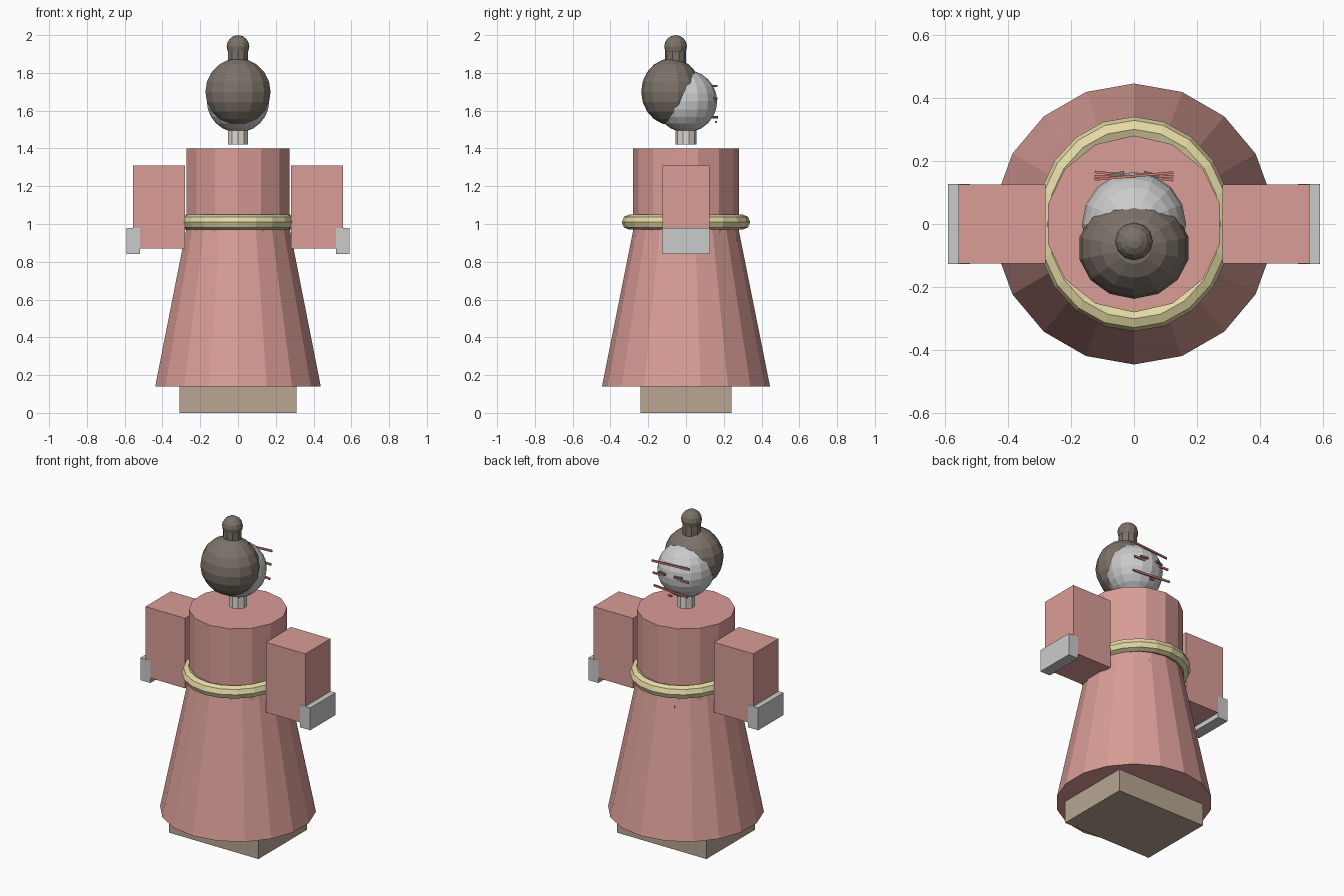
import bpy
from math import radians

if "Cube" in bpy.data.objects:
    bpy.data.objects.remove(bpy.data.objects["Cube"])


def make_mat(name, rgb):
    m = bpy.data.materials.new(name)
    m.diffuse_color = (*rgb, 1)
    m.use_nodes = True
    m.node_tree.nodes["Principled BSDF"].inputs["Base Color"].default_value = m.diffuse_color
    return m


RED = make_mat("robe_red", (0.70, 0.34, 0.31))
GOLD = make_mat("sash_gold", (0.78, 0.70, 0.38))
BROWN = make_mat("wood_brown", (0.48, 0.38, 0.29))
DARK = make_mat("hair_dark", (0.20, 0.17, 0.14))
WHITE = make_mat("face_white", (0.83, 0.83, 0.81))
BEIGE = make_mat("neck_beige", (0.75, 0.69, 0.62))
LINE = make_mat("line_red", (0.62, 0.20, 0.18))


def finish(name, mat, scale=(1, 1, 1)):
    o = bpy.context.object
    o.name = name
    o.scale = scale
    o.data.materials.append(mat)
    return o


def box(name, mat, loc, size, turn=0):
    bpy.ops.mesh.primitive_cube_add(size=1, location=loc, rotation=(0, 0, radians(turn)))
    return finish(name, mat, size)


def cone(name, mat, sides, r1, r2, z1, z2, y=0):
    bpy.ops.mesh.primitive_cone_add(vertices=sides, radius1=r1, radius2=r2,
                                    depth=z2 - z1, location=(0, y, (z1 + z2) / 2))
    return finish(name, mat)


def ball(name, mat, seg, rings, loc, radii):
    bpy.ops.mesh.primitive_uv_sphere_add(segments=seg, ring_count=rings, radius=1, location=loc)
    return finish(name, mat, radii)


# Stand, robe and sash
box("base", BROWN, (0, 0, 0.07), (0.62, 0.48, 0.14))
cone("skirt", RED, 18, 0.445, 0.273, 0.14, 1.0)
cone("torso", RED, 14, 0.28, 0.28, 0.92, 1.40)
bpy.ops.mesh.primitive_torus_add(major_segments=20, minor_segments=8, major_radius=0.30,
                                 minor_radius=0.04, location=(0, 0, 1.01))
finish("sash", GOLD, (0.915, 1, 1))

# Sleeves and cuffs on both sides
for side, s in (("left", -1), ("right", 1)):
    box(side + "_sleeve", RED, (s * 0.418, 0, 1.09), (0.275, 0.25, 0.44))
    box(side + "_cuff", WHITE, (s * 0.555, 0, 0.91), (0.07, 0.252, 0.14))

# Folded hands, mostly hidden in the robe
box("hands", WHITE, (0, 0.20, 0.87), (0.22, 0.14, 0.10))

# Neck, head, hair and topknot
cone("neck", BEIGE, 10, 0.055, 0.055, 1.42, 1.54)
ball("head", WHITE, 16, 12, (0, 0, 1.65), (0.165, 0.165, 0.165))
ball("hair", DARK, 14, 10, (0, -0.077, 1.70), (0.177, 0.16, 0.177))
cone("topknot_stem", DARK, 10, 0.055, 0.055, 1.82, 1.92, y=-0.055)
ball("topknot", DARK, 12, 8, (0, -0.055, 1.94), (0.06, 0.06, 0.06))

# Painted face lines, eyes and mouth on the +y side
for i, (z, turn) in enumerate(((1.73, 5), (1.65, 0), (1.565, -6))):
    box(f"face_line_{i}", LINE, (0, 0.152, z), (0.25, 0.008, 0.012), turn)
for side, s in (("left", -1), ("right", 1)):
    box(side + "_eye", DARK, (s * 0.055, 0.157, 1.665), (0.05, 0.012, 0.012), -s * 12)
box("mouth", LINE, (0, 0.158, 1.54), (0.03, 0.01, 0.01))
